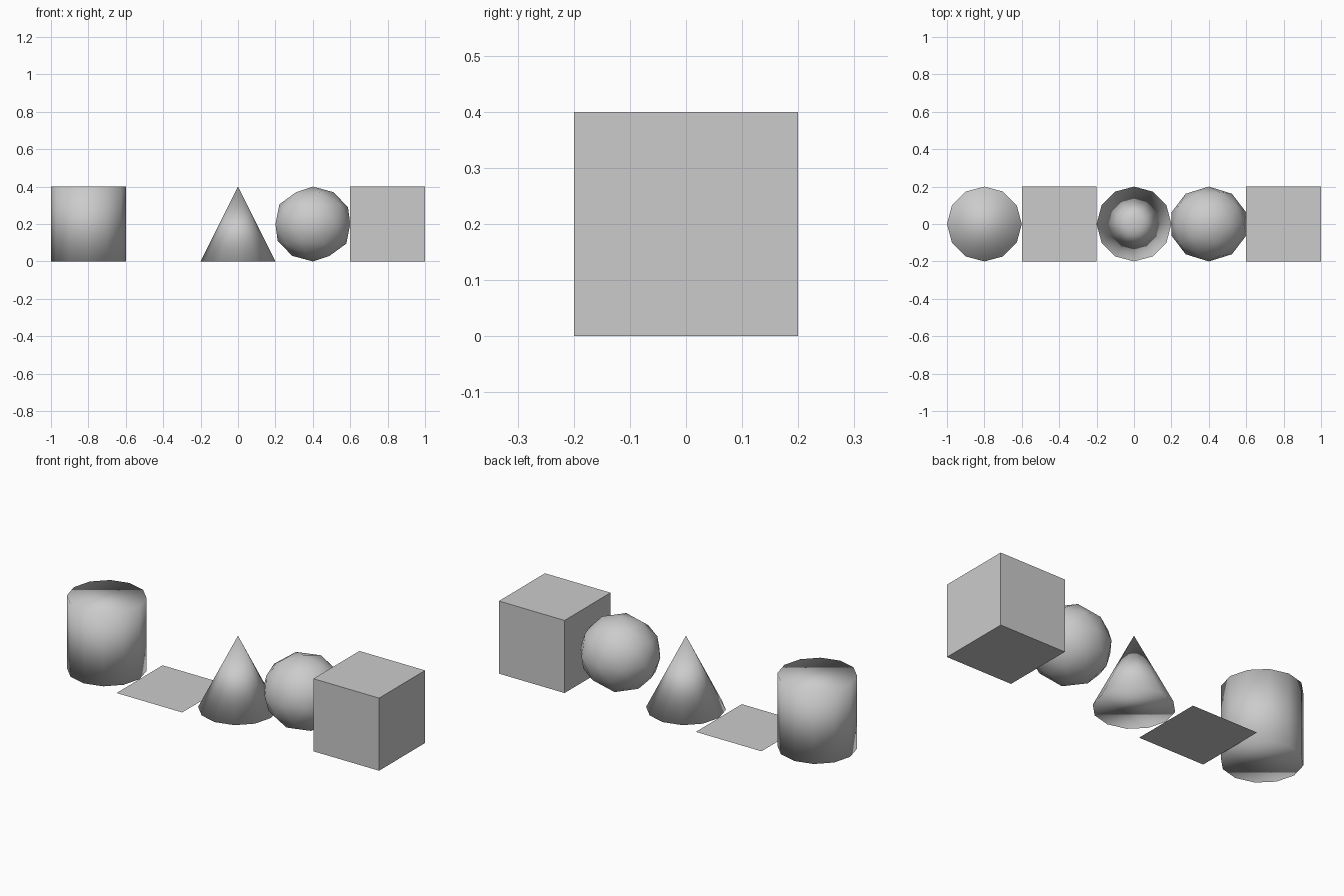
import bpy

if "Cube" in bpy.data.objects:
    bpy.data.objects.remove(bpy.data.objects["Cube"])

R = 0.2      # half-width of every shape
SIDES = 12


def finish(name, smooth=False):
    obj = bpy.context.object
    obj.name = name
    if smooth:
        bpy.ops.object.shade_smooth()
    return obj


# Cylinder with softly shaded caps
bpy.ops.mesh.primitive_cylinder_add(vertices=SIDES, radius=R, depth=2 * R,
                                    location=(-0.8, 0, R))
finish("cylinder", True)

# Flat square on the ground
bpy.ops.mesh.primitive_plane_add(size=2 * R, location=(-0.4, 0, 0))
finish("square_plane")

# Cone with softly shaded base
bpy.ops.mesh.primitive_cone_add(vertices=SIDES, radius1=R, radius2=0, depth=2 * R,
                                location=(0, 0, R))
finish("cone", True)

# Low-poly ball, widened slightly to fill its 0.4 slot
bpy.ops.mesh.primitive_ico_sphere_add(subdivisions=2, radius=R, location=(0.4, 0, R))
ball = finish("ball", True)
ball.dimensions = (2 * R, 2 * R, 2 * R)

# Cube
bpy.ops.mesh.primitive_cube_add(size=2 * R, location=(0.8, 0, R))
finish("cube")
